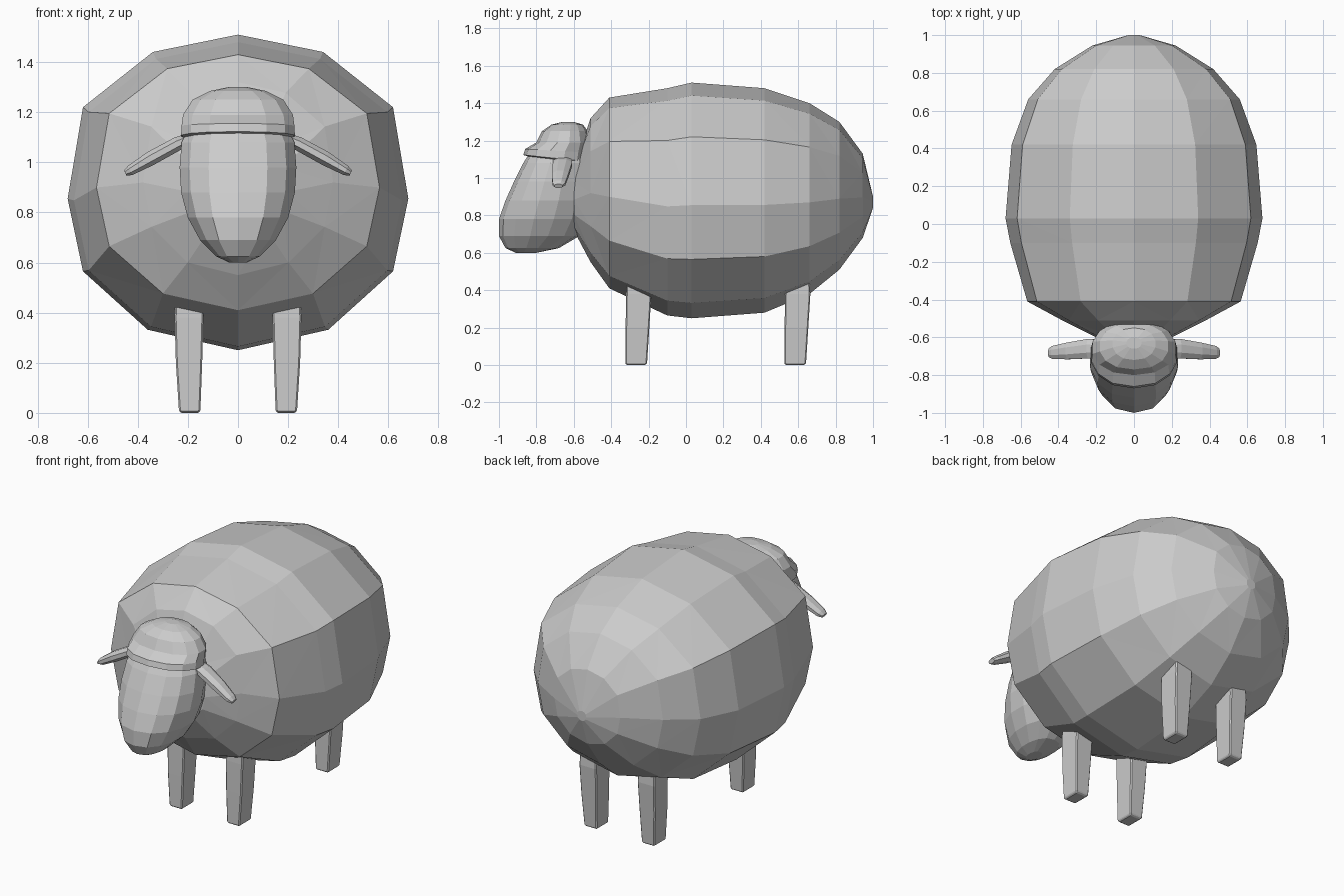
import bpy, bmesh, math
from mathutils import Vector

if "Cube" in bpy.data.objects:
    bpy.data.objects.remove(bpy.data.objects["Cube"])


def loft(name, rings, triangulate=False):
    """Skin a list of equal-length point rings and close both ends."""
    bm = bmesh.new()
    loops = [[bm.verts.new(p) for p in ring] for ring in rings]
    n = len(loops[0])
    for a, b in zip(loops, loops[1:]):
        for i in range(n):
            j = (i + 1) % n
            bm.faces.new((a[i], a[j], b[j], b[i]))
    for end in (loops[0], loops[-1]):
        c = bm.verts.new(sum((v.co for v in end), Vector()) / n)
        for i in range(n):
            bm.faces.new((end[i], end[(i + 1) % n], c))
    if triangulate:
        bmesh.ops.triangulate(bm, faces=[f for f in bm.faces if len(f.verts) > 3])
    bmesh.ops.recalc_face_normals(bm, faces=bm.faces[:])
    me = bpy.data.meshes.new(name)
    bm.to_mesh(me)
    bm.free()
    ob = bpy.data.objects.new(name, me)
    bpy.context.collection.objects.link(ob)
    return ob


def oval_ring(z, front, back, hw, n=14, tilt=0.0):
    """Horizontal oval between two y values; tilt raises the front."""
    mid, half = (front + back) / 2, (back - front) / 2
    pts = []
    for i in range(n):
        a = 2 * math.pi * i / n
        s, c = math.sin(a), math.cos(a)
        pts.append((hw * math.copysign(abs(s) ** 0.85, s), mid - half * c, z + tilt * c))
    return pts


# Fleece body: faceted section scaled along y
half_section = [(0, 1), (.5, .89), (.91, .54), (1, -.04), (.91, -.5), (.53, -.87), (0, -1)]
section = half_section + [(-u, v) for u, v in half_section[-2:0:-1]]
body_rings = [  # y, top z, bottom z, half width
    (-.60, 1.06, .72, .20), (-.51, 1.32, .55, .38), (-.41, 1.43, .41, .565),
    (-.10, 1.48, .265, .655), (.03, 1.51, .25, .68), (.42, 1.48, .28, .648),
    (.66, 1.40, .38, .56), (.82, 1.30, .51, .42), (.945, 1.13, .68, .22),
    (1.0, .90, .84, .03)]
body = []
for y, top, bottom, hw in body_rings:
    mid, half = (top + bottom) / 2, (top - bottom) / 2
    body.append([(u * hw, y, mid + v * half) for u, v in section])
loft("fleece_body", body, True)

# Face and muzzle
face = [(.60, -.91, -.80, .035), (.625, -.965, -.68, .09), (.69, -1.0, -.57, .155),
        (.78, -1.0, -.52, .205), (.88, -.965, -.50, .232), (.98, -.92, -.50, .238),
        (1.08, -.87, -.50, .23), (1.16, -.82, -.52, .19)]
loft("face", [oval_ring(*r) for r in face])

# Wool cap with overhanging brim
cap = [(1.085, -.79, -.53, .205, .015), (1.105, -.87, -.515, .232, .018),
       (1.145, -.86, -.51, .230, .01), (1.19, -.80, -.51, .224, 0),
       (1.25, -.77, -.525, .185, 0), (1.285, -.72, -.55, .115, 0),
       (1.30, -.66, -.60, .04, 0)]
loft("wool_cap", [oval_ring(z, f, b, w, 14, t) for z, f, b, w, t in cap])

# Drooping ears: position, half depth, half thickness
ear = [((.17, -.66, 1.105), .05, .022), ((.24, -.66, 1.075), .056, .03),
       ((.35, -.672, 1.015), .048, .031), ((.43, -.68, .968), .037, .022),
       ((.45, -.682, .957), .024, .013)]
# Legs: z, x range, y range offset from the bottom rear edge
leg = [(0, .155, .23, 0, .105), (.012, .15, .236, -.004, .112), (.2, .143, .248, -.003, .124),
       (.38, .138, .253, 0, .135), (.46, .14, .25, .005, .13)]
for side, sx in (("left", 1), ("right", -1)):
    rings = []
    for (x, y, z), depth, thick in ear:
        ring = []
        for i in range(8):
            a = math.pi * (i + .5) / 4
            t = thick * math.sin(a)
            ring.append((sx * (x + .45 * t), y + depth * math.cos(a), z + .89 * t))
        rings.append(ring)
    loft(side + "_ear", rings)
    for end, y0 in (("front", -.32), ("rear", .53)):
        ob = loft(f"{end}_{side}_leg",
                  [[(sx * x0, y0 + a, z), (sx * x1, y0 + a, z),
                    (sx * x1, y0 + b, z), (sx * x0, y0 + b, z)] for z, x0, x1, a, b in leg])
        bevel = ob.modifiers.new("soft_edges", 'BEVEL')
        bevel.width = .006
        bevel.segments = 1
